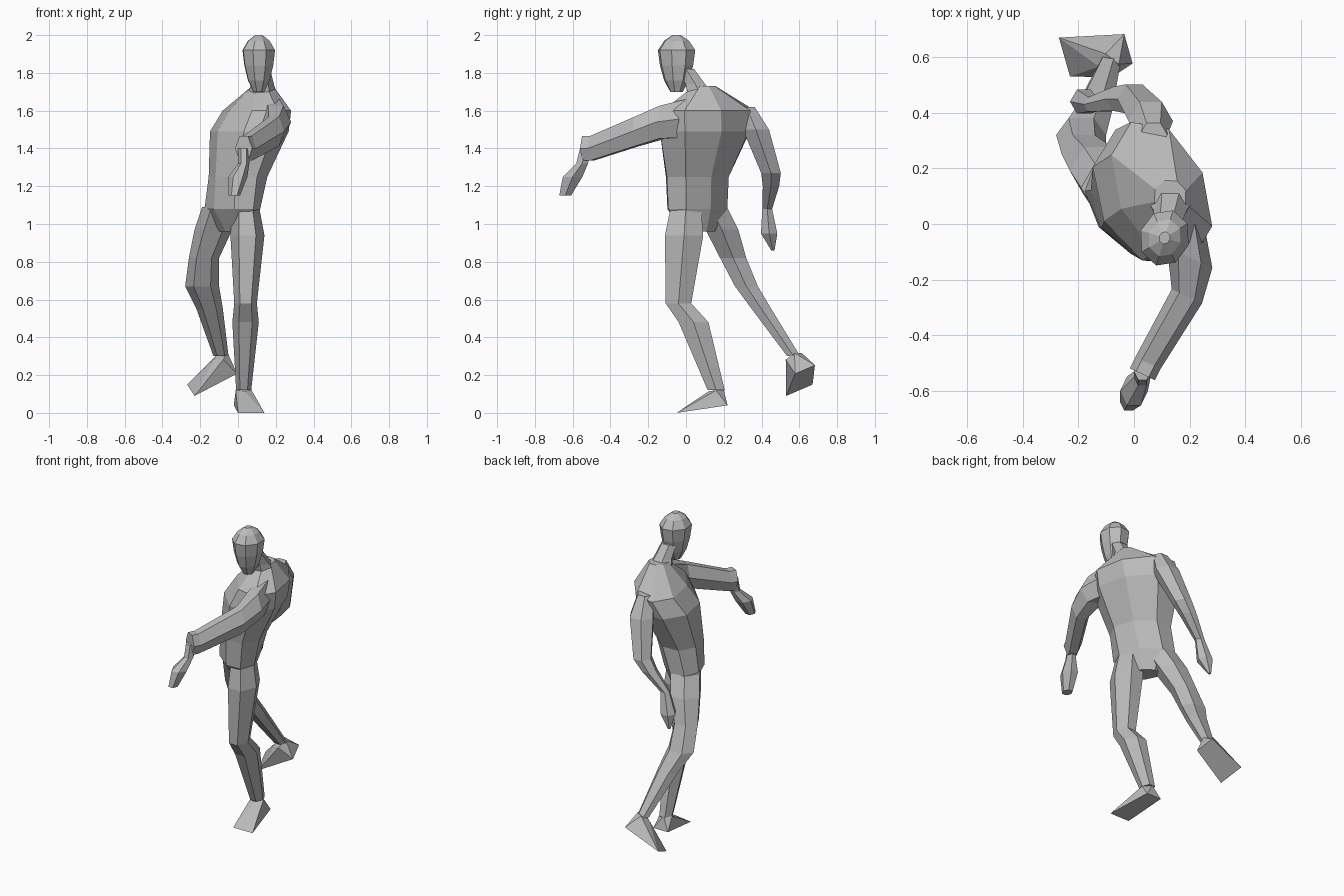
import bpy
import bmesh
from math import cos, sin, tau, radians
from mathutils import Vector

default = bpy.data.objects.get("Cube")
if default:
    bpy.data.objects.remove(default)

# One plain grey for the whole figure
grey = bpy.data.materials.new("plain_grey")
grey.use_nodes = True
colour = (.5, .5, .5, 1)
grey.diffuse_color = colour
grey.node_tree.nodes["Principled BSDF"].inputs["Base Color"].default_value = colour


def finish(name, bm):
    """Turn a bmesh into a flat shaded grey object."""
    bmesh.ops.recalc_face_normals(bm, faces=bm.faces)
    mesh = bpy.data.meshes.new(name)
    bm.to_mesh(mesh)
    bm.free()
    mesh.materials.append(grey)
    part = bpy.data.objects.new(name, mesh)
    bpy.context.collection.objects.link(part)


def loft(name, rings, sides=6, yaw=0, twist=0, aspect=1, upright=False):
    """Skin a tube over rings of x, y, z, half width and optional half depth."""
    bm = bmesh.new()
    loops = []
    for step, (x, y, z, wide, *depth) in enumerate(rings):
        deep = depth[0] if depth else wide * aspect
        turn = radians(yaw + step * twist)
        across = Vector((cos(turn), sin(turn), 0))
        other = Vector((0, 0, 1)) if upright else Vector((-sin(turn), cos(turn), 0))
        centre = Vector((x, y, z))
        angles = [tau * side / sides for side in range(sides)]
        loops.append([
            bm.verts.new(centre + across * wide * cos(angle) + other * deep * sin(angle))
            for angle in angles])
    for low, high in zip(loops, loops[1:]):
        for side in range(sides):
            bm.faces.new((low[side - 1], low[side], high[side], high[side - 1]))
    bm.faces.new(loops[0])
    bm.faces.new(loops[-1])
    finish(name, bm)


def leg_with_foot(prefix, rings, aspect, toe, heel, side):
    """Loft a leg, then wrap a wedge shaped foot from its ankle to heel and toes."""
    loft(prefix + "_leg", rings, aspect=aspect)
    ankle = Vector(rings[-1][:-1])
    toe, heel, side = Vector(toe), Vector(heel), Vector(side)
    forward = (toe - heel).normalized() * rings[-1][-1]
    bm = bmesh.new()
    for sign in (-1, 1):
        bm.verts.new(toe + side * sign)
        bm.verts.new(heel + side * sign * .75)
        bm.verts.new(ankle + side * sign * .6)
        bm.verts.new(ankle + forward * sign)
    bmesh.ops.convex_hull(bm, input=bm.verts)
    finish(prefix + "_foot", bm)


# Torso, twisting from the hips up to the shoulders
loft("torso", [
    (-.02, .07, .96, .1, .06),
    (-.03, .06, 1.08, .19, .12),
    (0, .06, 1.25, .19, .14),
    (.06, .1, 1.49, .27, .19),
    (.1, .12, 1.6, .27, .16),
    (.13, .1, 1.73, .06, .06),
], sides=8, yaw=-50, twist=-4)

# Neck leaning forward under a tapered head
loft("neck", [(.13, .08, 1.68, .08), (.13, .05, 1.74, .06), (.12, 0, 1.82, .05)])
skull = [(1.7, .03), (1.76, .06), (1.84, .08), (1.92, .09), (1.97, .06), (2, .02)]
loft("head", [(.11, -.05, height, half) for height, half in skull],
     sides=8, yaw=-17, aspect=1.15)

# Left arm reaching forward, with the hand dropping at the wrist
loft("left_arm", [
    (.18, .03, 1.56, .08),
    (.2, -.12, 1.54, .09, .1),
    (.19, -.26, 1.49, .06, .09),
    (.05, -.5, 1.4, .05),
    (.03, -.54, 1.4, .05),
], yaw=-25, aspect=1.5, upright=True)
loft("left_hand", [
    (.03, -.53, 1.4, .03),
    (.03, -.55, 1.32, .03),
    (0, -.6, 1.25, .05),
    (-.02, -.64, 1.15, .03),
], aspect=1.2)

# Right arm and hand hanging bent behind the body
loft("right_arm", [
    (.07, .32, 1.62, .05),
    (.06, .37, 1.5, .08),
    (0, .45, 1.27, .06),
    (-.05, .45, 1.2, .05),
    (-.15, .43, 1.08, .03),
    (-.18, .44, .95, .05),
    (-.2, .46, .86, .01),
])

# Left leg carries the weight
leg_with_foot("left", [
    (.04, 0, 1.1, .07),
    (.05, -.01, .94, .09),
    (.04, -.04, .58, .06),
    (.04, .04, .48, .07),
    (.03, .16, .12, .04),
], 1.3, toe=(.07, -.05, 0), heel=(.03, .22, .04), side=(.07, 0, 0))

# Right leg swings back and is bent at the knee
leg_with_foot("right", [
    (-.09, .13, 1.09, .1),
    (-.13, .19, .97, .1),
    (-.18, .25, .82, .08),
    (-.19, .32, .67, .09, .07),
    (-.15, .4, .55, .07, .06),
    (-.09, .57, .3, .04),
], 1, toe=(-.25, .6, .12), heel=(-.02, .63, .23), side=(-.02, .07, .03))
